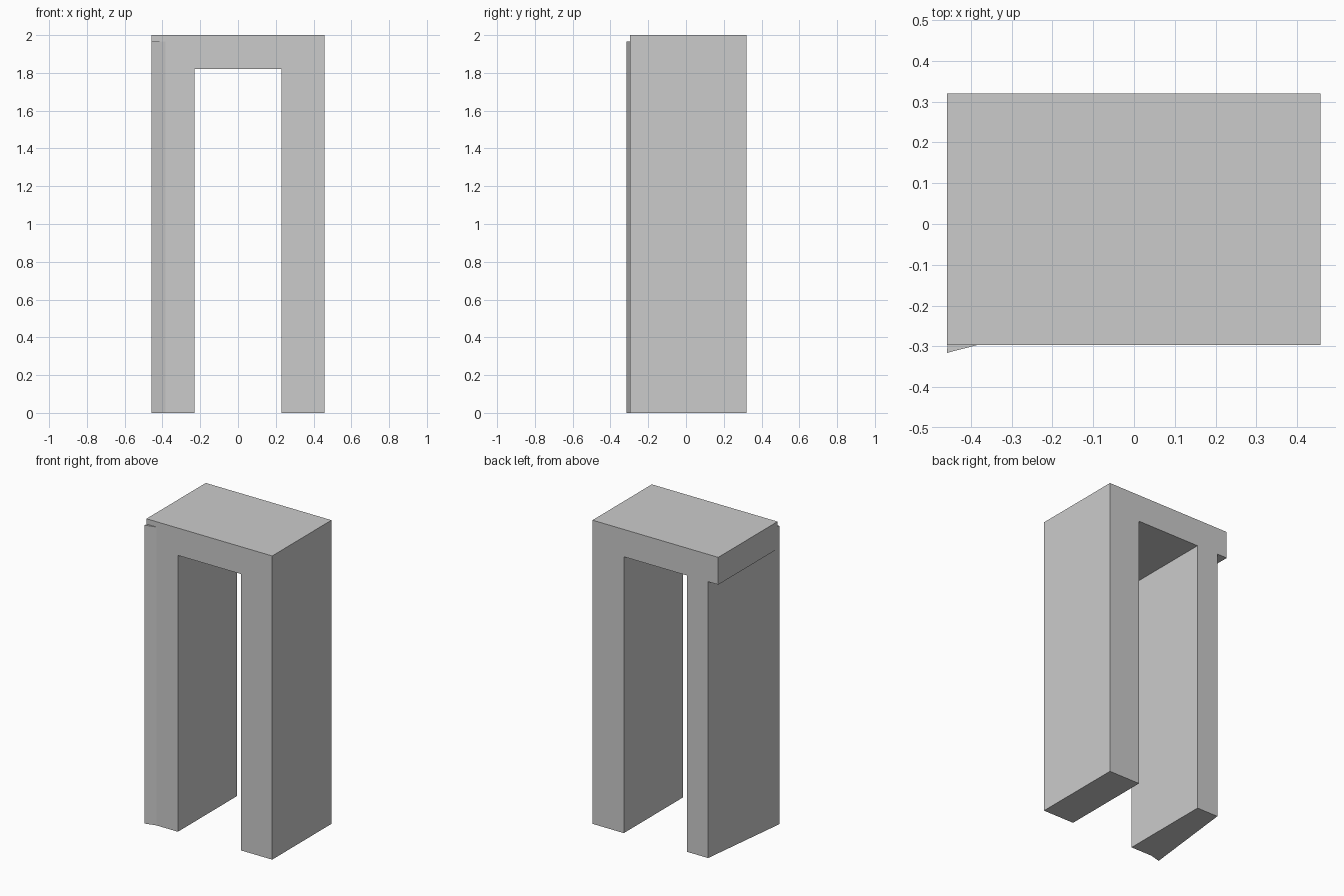
import bpy, bmesh

if "Cube" in bpy.data.objects:
    bpy.data.objects.remove(bpy.data.objects["Cube"])

BACK, FRONT = 0.32, -0.297
LINTEL_Z = 1.82


def prism(name, outline, z0, z1):
    """Extrude a counter-clockwise floor outline from z0 to z1."""
    bm = bmesh.new()
    face = bm.faces.new([bm.verts.new((x, y, z0)) for x, y in outline])
    top = bmesh.ops.extrude_face_region(bm, geom=[face])["geom"]
    bmesh.ops.translate(bm, vec=(0, 0, z1 - z0),
                        verts=[v for v in top if isinstance(v, bmesh.types.BMVert)])
    bmesh.ops.recalc_face_normals(bm, faces=bm.faces)
    mesh = bpy.data.meshes.new(name)
    bm.to_mesh(mesh)
    bm.free()
    obj = bpy.data.objects.new(name, mesh)
    bpy.context.collection.objects.link(obj)
    return obj


def union(target, other):
    """Fuse another part into the target."""
    mod = target.modifiers.new("join_" + other.name, 'BOOLEAN')
    mod.operation = 'UNION'
    mod.solver = 'EXACT'
    mod.object = other
    bpy.context.view_layer.objects.active = target
    bpy.ops.object.modifier_apply(modifier=mod.name)
    bpy.data.objects.remove(other, do_unlink=True)


# Lintel and straight right leg: one doorway frame profile, lying along y
frame = prism("door_frame",
              [(-0.459, -2.0), (-0.459, -LINTEL_Z), (0.229, -LINTEL_Z),
               (0.229, 0), (0.457, 0), (0.457, -2.0)],
              FRONT, BACK)
for v in frame.data.vertices:
    x, y, z = v.co
    v.co = (x, z, -y)
bm = bmesh.new()
bm.from_mesh(frame.data)
bmesh.ops.recalc_face_normals(bm, faces=bm.faces)
bm.to_mesh(frame.data)
bm.free()

# Left leg: outer wall tapers towards the back, front corner flares out,
# and its top runs up into the lintel
left_leg = prism("left_leg",
                 [(-0.23, BACK), (-0.385, BACK), (-0.459, -0.316),
                  (-0.385, FRONT), (-0.23, FRONT)],
                 0, 1.965)
union(frame, left_leg)
